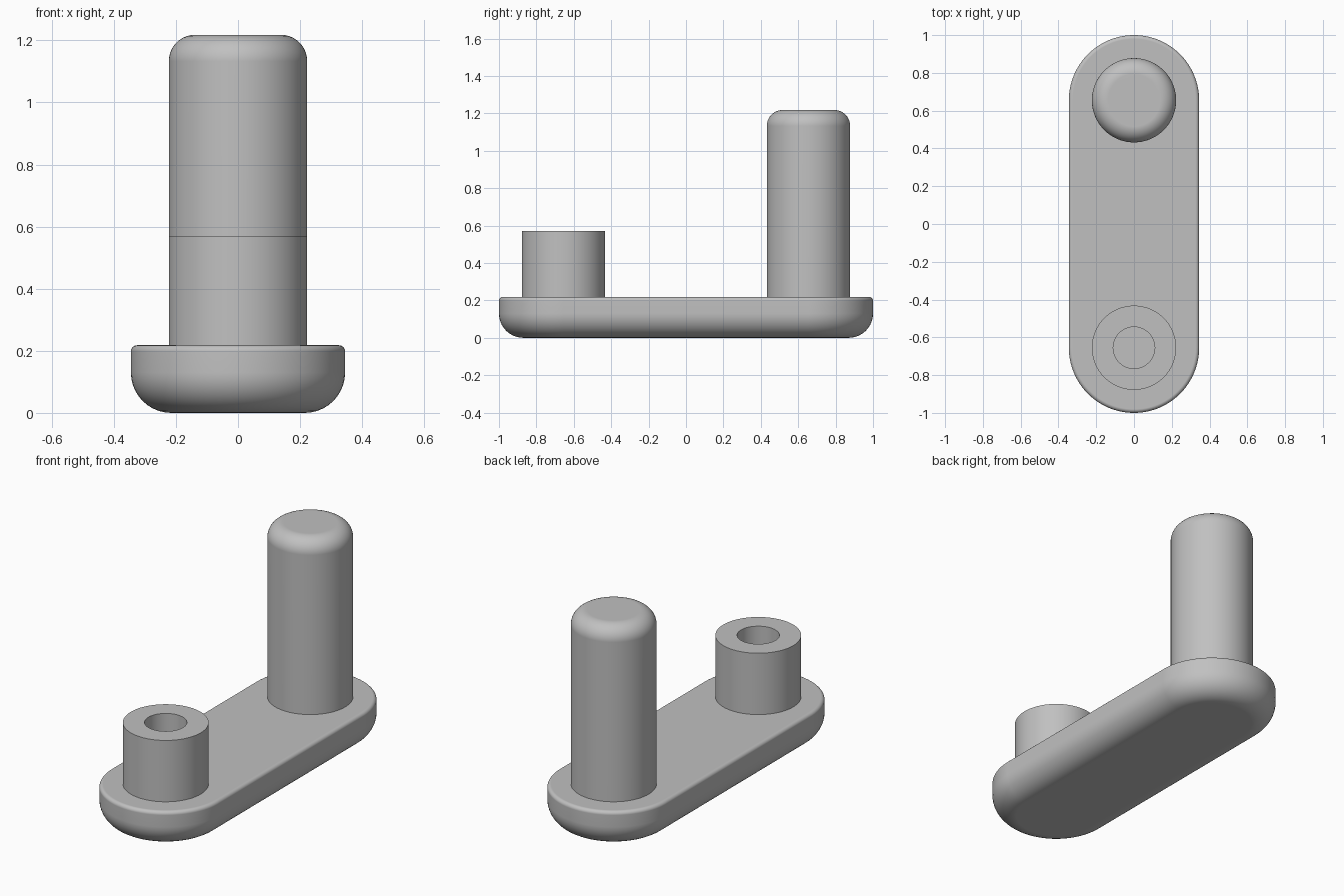
import bpy, bmesh
from math import sin, cos, pi, radians

cube = bpy.data.objects.get("Cube")
if cube:
    bpy.data.objects.remove(cube, do_unlink=True)

grey = bpy.data.materials.new("plain_grey")
COLOUR = (0.53, 0.53, 0.53, 1)
grey.diffuse_color = COLOUR
grey.use_nodes = True
grey.node_tree.nodes["Principled BSDF"].inputs["Base Color"].default_value = COLOUR

HALF = 48      # segments in each half circle
PIN_Y = 0.655  # distance of both pin centres from the middle


def fillet(radius, z, size, start, end, steps=10):
    """Quarter arc of (radius, z) points around a corner centre."""
    angles = [radians(start + (end - start) * i / steps) for i in range(steps + 1)]
    return [(radius + size * cos(a), z + size * sin(a)) for a in angles]


def loft(name, profile, y=0, stretch=0):
    """Sweep a (radius, z) profile round a circle, or round a slot if stretched."""
    bm = bmesh.new()
    rings = []
    for r, z in profile:
        ring = []
        for side in (0, 1):
            shift = -stretch if side else stretch
            # A slot repeats the half-circle ends, a circle does not
            for i in range(HALF + (1 if stretch else 0)):
                a = pi * (side + i / HALF)
                ring.append(bm.verts.new((r * cos(a), y + shift + r * sin(a), z)))
        rings.append(ring)
    for low, high in zip(rings, rings[1:]):
        for i in range(len(low)):
            j = (i + 1) % len(low)
            bm.faces.new((low[i], low[j], high[j], high[i]))
    bm.faces.new(rings[0][::-1])
    bm.faces.new(rings[-1])
    bmesh.ops.recalc_face_normals(bm, faces=bm.faces)
    mesh = bpy.data.meshes.new(name)
    bm.to_mesh(mesh)
    bm.free()
    mesh.materials.append(grey)
    obj = bpy.data.objects.new(name, mesh)
    bpy.context.collection.objects.link(obj)
    bpy.ops.object.select_all(action='DESELECT')
    obj.select_set(True)
    bpy.context.view_layer.objects.active = obj
    bpy.ops.object.shade_smooth_by_angle(angle=radians(35))
    # Keep the flat ends flat beside the rounded edges
    weighted = obj.modifiers.new("flat_ends", 'WEIGHTED_NORMAL')
    weighted.keep_sharp = True
    return obj


# Slot-shaped arm: large round below, small round above
loft("arm_plate",
     fillet(0.215, 0.13, 0.13, -90, 0) + fillet(0.325, 0.198, 0.02, 0, 90, 5),
     stretch=PIN_Y)

# Tall solid grip with a rounded top
loft("tall_grip", [(0.223, 0.2)] + fillet(0.138, 1.133, 0.085, 0, 90), y=PIN_Y)

# Short boss with a blind hole
loft("short_boss",
     [(0.223, 0.2), (0.223, 0.57), (0.11, 0.57), (0.11, 0.222)], y=-PIN_Y)
